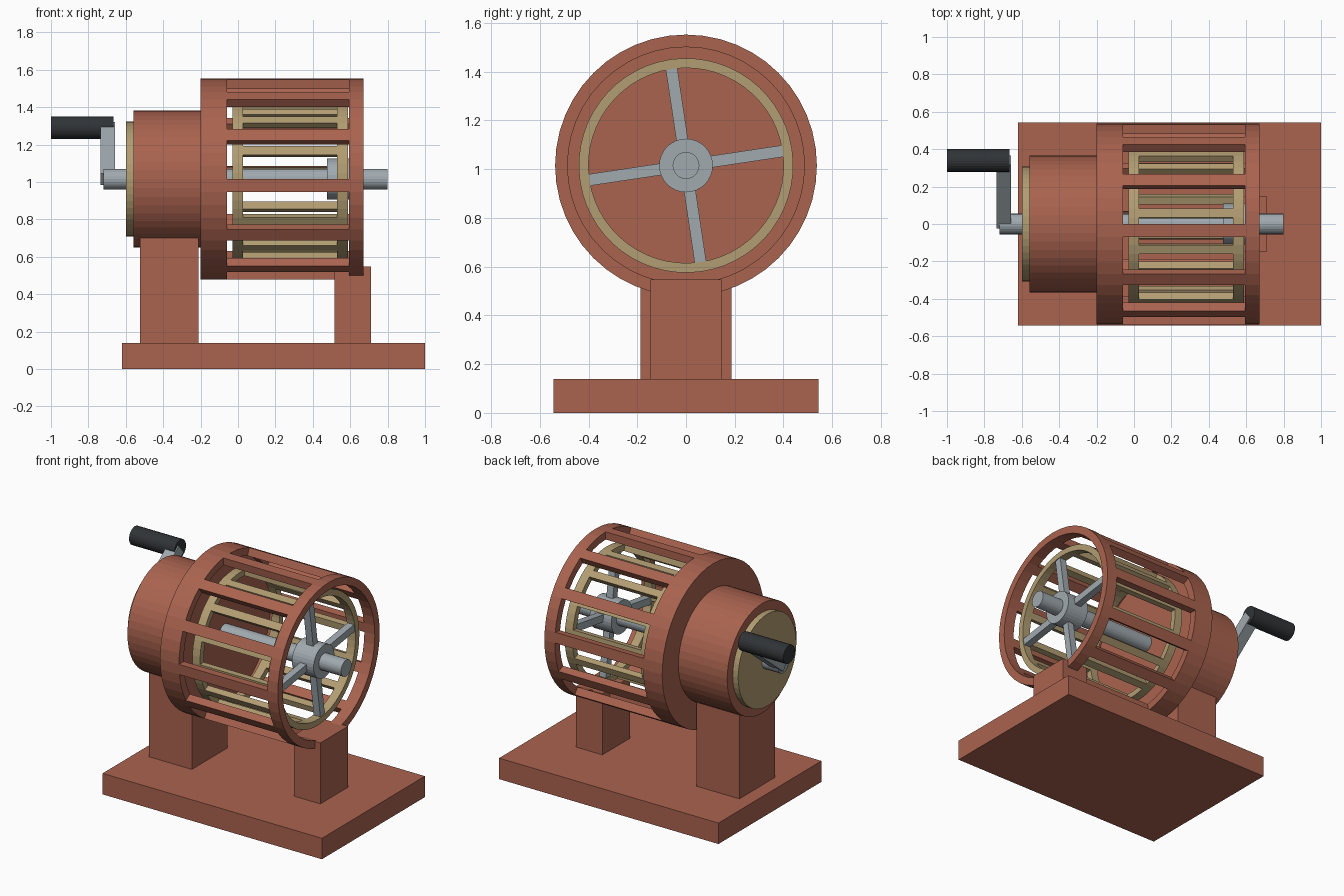
import bpy, bmesh
from math import cos, sin, radians, hypot, atan2, pi

if "Cube" in bpy.data.objects:
    bpy.data.objects.remove(bpy.data.objects["Cube"])

CZ = 1.015  # height of the rotation axis


def material(name, rgb):
    m = bpy.data.materials.new(name)
    m.diffuse_color = (*rgb, 1)
    m.use_nodes = True
    m.node_tree.nodes["Principled BSDF"].inputs["Base Color"].default_value = m.diffuse_color
    return m


RED = material("painted_iron", (0.40, 0.125, 0.078))
TAN = material("brass", (0.45, 0.34, 0.17))
STEEL = material("steel", (0.35, 0.40, 0.43))
BLACK = material("rubber", (0.03, 0.034, 0.038))


def finish(name, bm, mat):
    bmesh.ops.recalc_face_normals(bm, faces=bm.faces)
    me = bpy.data.meshes.new(name)
    bm.to_mesh(me)
    bm.free()
    me.materials.append(mat)
    ob = bpy.data.objects.new(name, me)
    bpy.context.collection.objects.link(ob)
    return ob


def box(name, x, y, z, mat):
    bm = bmesh.new()
    bmesh.ops.create_cube(bm, size=1)
    for v in bm.verts:
        v.co = [(a + b) / 2 + c * (b - a) for (a, b), c in zip((x, y, z), v.co)]
    return finish(name, bm, mat)


def point(x, r, deg, cy=0, cz=CZ):
    a = radians(deg)
    return (x, cy - r * cos(a), cz + r * sin(a))


def add_cylinder(bm, x0, x1, r, n, cy=0, cz=CZ):
    ends = [[bm.verts.new(point(x, r, 360 * i / n, cy, cz)) for i in range(n)]
            for x in (x0, x1)]
    for e in ends:
        bm.faces.new(e)
    for i in range(n):
        j = (i + 1) % n
        bm.faces.new((ends[0][i], ends[0][j], ends[1][j], ends[1][i]))


def cylinder(name, x0, x1, r, n, mat, cy=0, cz=CZ):
    bm = bmesh.new()
    add_cylinder(bm, x0, x1, r, n, cy, cz)
    return finish(name, bm, mat)


def add_ring(bm, x0, x1, r0, r1, n, turn):
    section = ((x0, r0), (x1, r0), (x1, r1), (x0, r1))
    loops = [[bm.verts.new(point(x, r, turn + 360 * i / n)) for x, r in section]
             for i in range(n)]
    for i in range(n):
        a, b = loops[i], loops[(i + 1) % n]
        for k in range(4):
            m = (k + 1) % 4
            bm.faces.new((a[k], a[m], b[m], b[k]))


def cage(name, rings, r0, r1, bars, turn, mat):
    """Two rings joined by bars, each bar one ring segment wide."""
    n = bars * 4
    bm = bmesh.new()
    for x0, x1 in rings:
        add_ring(bm, x0, x1, r0, r1, n, turn)
    xs = (rings[0][1], rings[1][0])
    for i in range(bars):
        a0 = turn + 360 * i / bars
        a1 = a0 + 360 / n
        q = [[bm.verts.new(point(x, r, a)) for r, a in
              ((r0, a0), (r1, a0), (r1, a1), (r0, a1))] for x in xs]
        for k in range(4):
            m = (k + 1) % 4
            bm.faces.new((q[0][k], q[0][m], q[1][m], q[1][k]))
    return finish(name, bm, mat)


# Stand
box("base_plate", (-0.62, 1.0), (-0.543, 0.543), (0, 0.14), RED)
box("rear_post", (-0.525, -0.21), (-0.187, 0.187), (0.14, 0.70), RED)
box("front_post", (0.515, 0.71), (-0.146, 0.146), (0.14, 0.547), RED)

# Housing, back plate and outer cage
cylinder("housing", -0.56, -0.2, 0.366, 48, RED)
cylinder("housing_cap", -0.6, -0.56, 0.307, 48, TAN)
cylinder("back_plate", -0.2, -0.1, 0.537, 48, RED)
cage("outer_cage", ((-0.2, -0.06), (0.593, 0.67)), 0.486, 0.537, 12, -7.5, RED)

# Inner rotor
TURN = -8.5
cage("rotor_cage", ((-0.03, 0.027), (0.53, 0.588)), 0.40, 0.44, 14, TURN, TAN)
cylinder("shaft", -0.72, 0.8, 0.055, 24, STEEL)
cylinder("rotor_hub", 0.475, 0.635, 0.11, 32, STEEL)
for i in range(4):
    s = box(f"spoke_{i + 1}", (0.535, 0.583), (-0.024, 0.024), (0.09, 0.405), STEEL)
    s.location.z = CZ
    s.rotation_euler.x = radians(-TURN + 90 * i)

# Crank
HY, HZ = 0.34, 1.29
length = hypot(HY, HZ - CZ)
arm = box("crank_arm", (-0.735, -0.657), (0, length), (-0.04, 0.04), STEEL)
arm.location.z = CZ
arm.rotation_euler.x = atan2(HZ - CZ, HY)
cylinder("crank_handle", -1.0, -0.665, 0.061, 24, BLACK, HY, HZ)
